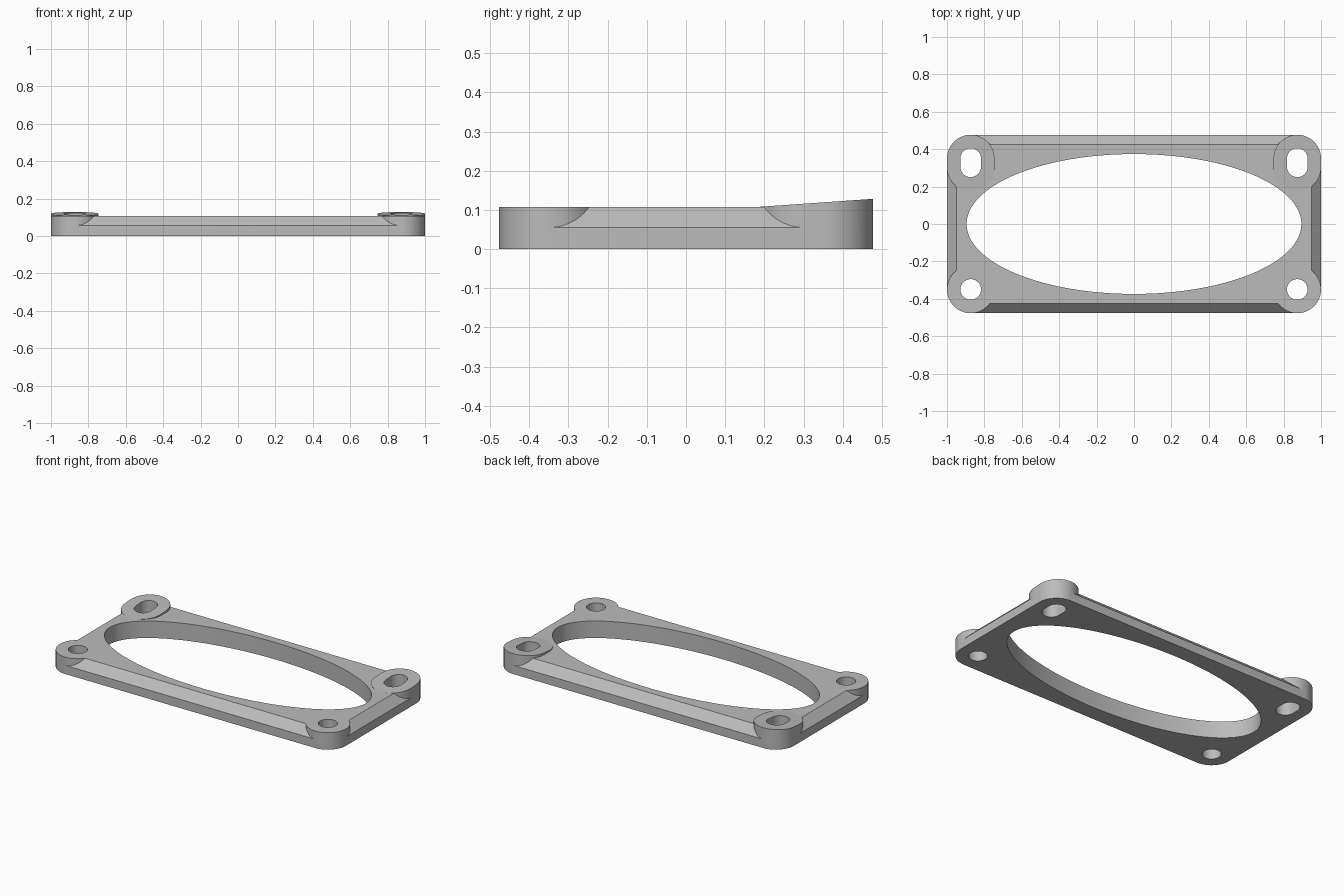
import bpy, bmesh, math

cube = bpy.data.objects.get("Cube")
if cube:
    bpy.data.objects.remove(cube, do_unlink=True)

CX, CY, R = 0.873, 0.35, 0.127      # corner centres and corner radius
TOP, STEP, CHAMFER = 0.107, 0.055, 0.052
SEG = 20                            # segments per quarter turn

grey = bpy.data.materials.new("light_grey")
grey.use_nodes = True
grey.diffuse_color = (0.5, 0.5, 0.5, 1)
grey.node_tree.nodes["Principled BSDF"].inputs["Base Color"].default_value = (0.5, 0.5, 0.5, 1)


def outline(cx, cy, ax, ay, r):
    """Rounded rectangle: a core of half size ax, ay grown by radius r."""
    points = []
    for q, (sx, sy) in enumerate([(1, 1), (-1, 1), (-1, -1), (1, -1)]):
        for i in range(SEG + 1):
            a = (q + i / SEG) * math.pi / 2
            points.append((cx + sx * ax + r * math.cos(a), cy + sy * ay + r * math.sin(a)))
    return points


def loft(name, *levels):
    """Closed solid through (outline, height function) levels."""
    bm = bmesh.new()
    rings = [[bm.verts.new((x, y, height(y))) for x, y in pts] for pts, height in levels]
    bm.faces.new(rings[0][::-1])
    bm.faces.new(rings[-1])
    n = len(rings[0])
    for low, high in zip(rings, rings[1:]):
        for i in range(n):
            j = (i + 1) % n
            bm.faces.new((low[i], low[j], high[j], high[i]))
    bmesh.ops.remove_doubles(bm, verts=bm.verts, dist=1e-5)
    bmesh.ops.recalc_face_normals(bm, faces=bm.faces)
    mesh = bpy.data.meshes.new(name)
    bm.to_mesh(mesh)
    bm.free()
    mesh.materials.append(grey)
    obj = bpy.data.objects.new(name, mesh)
    bpy.context.collection.objects.link(obj)
    return obj


def flat(z):
    return lambda y: z


def slope(y):
    return TOP + (y - 0.175) * 0.07


def combine(target, tool, operation):
    mod = target.modifiers.new(tool.name, "BOOLEAN")
    mod.operation, mod.solver, mod.object = operation, "EXACT", tool
    bpy.context.view_layer.objects.active = target
    bpy.ops.object.modifier_apply(modifier=mod.name)
    bpy.data.objects.remove(tool, do_unlink=True)


# Chamfered plate with rounded corners
base = outline(0, 0, CX, CY, R)
plate = loft("gasket_plate", (base, flat(0)), (base, flat(STEP)),
             (outline(0, 0, CX, CY, R - CHAMFER), flat(TOP)))

# Corner bosses: round and level at the front, long and sloped at the rear
for side in (-1, 1):
    front = outline(side * CX, -CY, 0, 0, R)
    rear = outline(side * CX, 0.326, 0, 0.024, R)
    combine(plate, loft("front_boss", (front, flat(0)), (front, flat(TOP))), "UNION")
    combine(plate, loft("rear_boss", (rear, flat(0)), (rear, slope)), "UNION")

# Bolt holes and slots
for side in (-1, 1):
    for name, cy, ay in (("bolt_hole", -CY, 0), ("bolt_slot", 0.328, 0.022)):
        hole = outline(side * CX, cy, 0, ay, 0.055)
        combine(plate, loft(name, (hole, flat(-0.1)), (hole, flat(0.3))), "DIFFERENCE")

# Central oval opening
count = 128
oval = [(0.895 * math.cos(2 * math.pi * i / count), 0.374 * math.sin(2 * math.pi * i / count))
        for i in range(count)]
combine(plate, loft("oval_opening", (oval, flat(-0.1)), (oval, flat(0.3))), "DIFFERENCE")

# Smooth curved walls, sharp edges
bpy.ops.object.select_all(action="DESELECT")
plate.select_set(True)
bpy.context.view_layer.objects.active = plate
bpy.ops.object.shade_smooth_by_angle(angle=math.radians(25))
